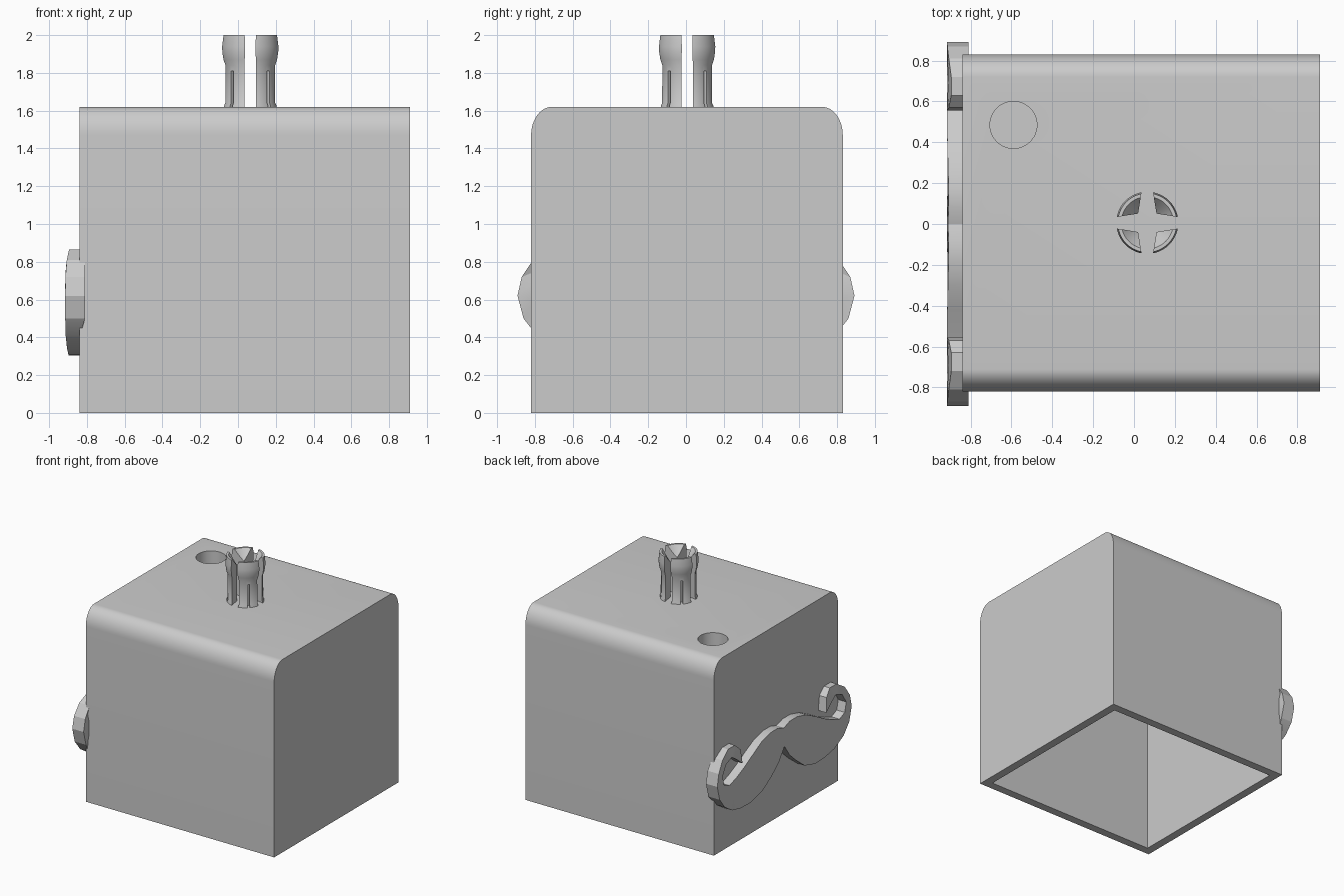
import bpy, bmesh, math
from mathutils import Matrix, Vector

if "Cube" in bpy.data.objects:
    bpy.data.objects.remove(bpy.data.objects["Cube"], do_unlink=True)

grey = bpy.data.materials.new("plain grey")
grey.use_nodes = True
grey.diffuse_color = (0.6, 0.6, 0.6, 1)
grey.node_tree.nodes["Principled BSDF"].inputs["Base Color"].default_value = (0.6, 0.6, 0.6, 1)


def add_object(name, bm):
    bmesh.ops.recalc_face_normals(bm, faces=bm.faces)
    mesh = bpy.data.meshes.new(name)
    bm.to_mesh(mesh)
    bm.free()
    mesh.materials.append(grey)
    obj = bpy.data.objects.new(name, mesh)
    bpy.context.collection.objects.link(obj)
    return obj


def prism(name, outline, direction):
    """Extrude a closed outline of 3D points."""
    bm = bmesh.new()
    face = bm.faces.new([bm.verts.new(p) for p in outline])
    result = bmesh.ops.extrude_face_region(bm, geom=[face], use_keep_orig=True)
    moved = [v for v in result["geom"] if isinstance(v, bmesh.types.BMVert)]
    bmesh.ops.translate(bm, verts=moved, vec=direction)
    return add_object(name, bm)


def box(name, low, high, turn=0, pivot=(0, 0, 0)):
    low, high = Vector(low), Vector(high)
    bm = bmesh.new()
    bmesh.ops.create_cube(bm, size=1, matrix=Matrix.Translation((low + high) / 2)
                          @ Matrix.Diagonal((*(high - low), 1)))
    bmesh.ops.rotate(bm, verts=bm.verts, cent=pivot, matrix=Matrix.Rotation(turn, 3, 'Z'))
    return add_object(name, bm)


def cut(obj, cutters):
    """Subtract the cutters, bake the result and discard them."""
    for c in cutters:
        c.hide_render = True
        mod = obj.modifiers.new("cut", 'BOOLEAN')
        mod.operation, mod.solver, mod.object = 'DIFFERENCE', 'EXACT', c
    bpy.context.view_layer.update()
    graph = bpy.context.evaluated_depsgraph_get()
    mesh = bpy.data.meshes.new_from_object(obj.evaluated_get(graph))
    obj.modifiers.clear()
    obj.data = mesh
    for c in cutters:
        bpy.data.objects.remove(c, do_unlink=True)


def smooth(obj, degrees):
    bpy.ops.object.select_all(action='DESELECT')
    obj.select_set(True)
    bpy.context.view_layer.objects.active = obj
    bpy.ops.object.shade_smooth_by_angle(angle=math.radians(degrees))


# Hollow body with two rounded top edges
LEFT, RIGHT, FRONT, BACK, TOP = -0.84, 0.91, -0.82, 0.83, 1.62
WALL = 0.07
steps = 12
outline = [(LEFT, FRONT, 0), (LEFT, BACK, 0)]
for side, edge in ((1, BACK), (-1, FRONT)):
    arc = []
    for i in range(steps + 1):
        a = math.pi / 2 * i / steps
        arc.append((LEFT, edge - side * 0.11 * (1 - math.cos(a)), TOP - 0.15 * (1 - math.sin(a))))
    outline += arc if side == 1 else arc[::-1]
body = prism("body", outline, (RIGHT - LEFT, 0, 0))

cavity = box("cavity_cutter", (LEFT + WALL, FRONT + WALL, -0.2), (RIGHT - WALL, BACK - WALL, 1.40))
bm = bmesh.new()
bmesh.ops.create_cone(bm, cap_ends=True, segments=48, radius1=0.115, radius2=0.115, depth=0.4,
                      matrix=Matrix.Translation((-0.59, 0.485, 1.65)))
hole = add_object("hole_cutter", bm)
cut(body, [cavity, hole])
smooth(body, 30)

# Split snap peg: lathed profile, then cross slot and diagonal slits
PX, PY = 0.065, 0.006
profile = [(0, 1.58), (0.143, 1.58), (0.143, 1.625), (0.136, 1.64), (0.135, 1.84), (0.145, 1.87),
           (0.151, 1.91), (0.152, 1.94), (0.145, 2.0), (0.128, 2.0), (0.09, 1.95),
           (0.05, 1.90), (0, 1.88)]
bm = bmesh.new()
verts = [bm.verts.new((r, 0, z)) for r, z in profile]
edges = [bm.edges.new(pair) for pair in zip(verts, verts[1:])]
bmesh.ops.spin(bm, geom=verts + edges, cent=(0, 0, 0), axis=(0, 0, 1),
               angle=math.tau, steps=48)
bmesh.ops.remove_doubles(bm, verts=bm.verts, dist=0.0005)
bmesh.ops.translate(bm, verts=bm.verts, vec=(PX, PY, 0))
peg = add_object("snap_peg", bm)

star = []
for q in range(4):
    turn = Matrix.Rotation(q * math.pi / 2, 3, 'Z')
    for p in ((0.2, 0.02, 0), (0.045, 0.045, 0), (0.02, 0.2, 0)):
        star.append(turn @ Vector(p) + Vector((PX, PY, 1.5)))
cutters = [prism("cross_cutter", star, (0, 0, 0.7))]
for q in range(4):
    cutters.append(box("slit_cutter", (PX + 0.1, PY - 0.009, 1.5), (PX + 0.2, PY + 0.009, 1.81),
                       math.pi / 4 + q * math.pi / 2, (PX, PY, 0)))
cut(peg, cutters)
smooth(peg, 30)

# Curled moustache on the side wall: half outline (y, z) mirrored
lower = [(0, 0.62), (0.07, 0.52), (0.16, 0.44), (0.28, 0.35), (0.43, 0.305), (0.56, 0.31),
         (0.68, 0.34), (0.79, 0.41), (0.86, 0.50), (0.892, 0.62), (0.87, 0.72), (0.81, 0.81),
         (0.72, 0.865), (0.63, 0.865), (0.57, 0.81), (0.555, 0.69)]
upper = [(0.63, 0.75), (0.69, 0.79), (0.77, 0.76), (0.82, 0.68), (0.80, 0.60), (0.73, 0.57),
         (0.64, 0.60), (0.54, 0.645), (0.42, 0.71), (0.30, 0.77), (0.18, 0.80), (0.08, 0.80),
         (0, 0.775)]
half = lower + upper
full = half + [(-y, z) for y, z in half[-2:0:-1]]
moustache = prism("moustache", [(-0.915, y, z) for y, z in full], (0.08, 0, 0))
bm = bmesh.new()
bm.from_mesh(moustache.data)
bmesh.ops.triangulate(bm, faces=[f for f in bm.faces if len(f.verts) > 4])
for v in bm.verts:
    if v.co.x < -0.9:      # gently rounded front
        v.co.x += 0.022 * ((v.co.z - 0.58) / 0.29) ** 4
    elif abs(v.co.y) > 0.8:  # curls wrap past the wall
        v.co.x = -0.81
bm.to_mesh(moustache.data)
bm.free()
smooth(moustache, 20)
